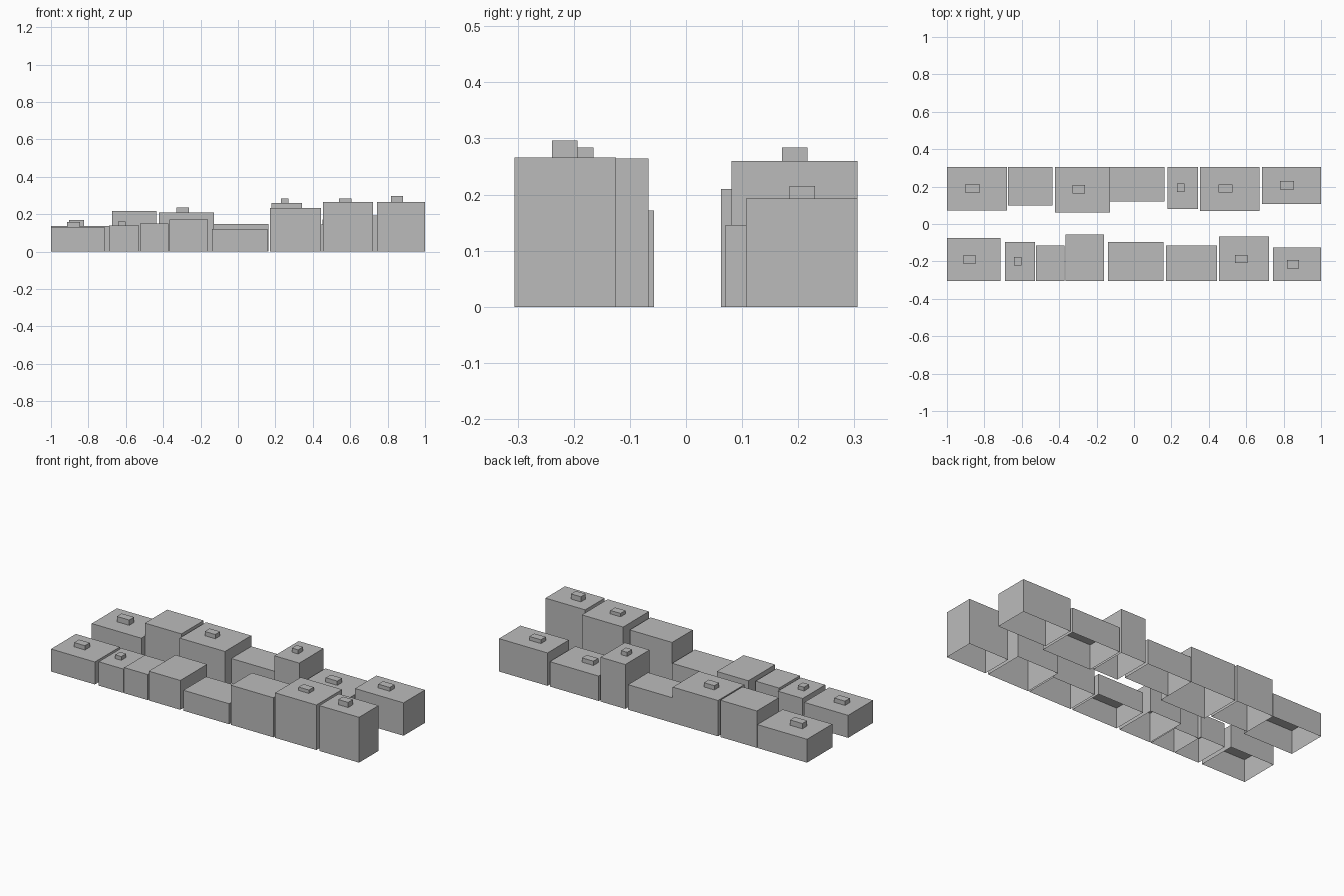
import bpy, bmesh

grey = bpy.data.materials.new("concrete_grey")
grey.diffuse_color = (0.5, 0.5, 0.5, 1)


def shell(name, x0, x1, y0, y1, z0, z1):
    """Box with walls and a roof, open underneath."""
    bm = bmesh.new()
    bmesh.ops.create_cube(bm, size=1)
    for v in bm.verts:
        v.co = (x1 if v.co.x > 0 else x0,
                y1 if v.co.y > 0 else y0,
                z1 if v.co.z > 0 else z0)
    bm.normal_update()
    floor = [f for f in bm.faces if f.normal.z < -0.5]
    bmesh.ops.delete(bm, geom=floor, context='FACES')
    mesh = bpy.data.meshes.new(name)
    bm.to_mesh(mesh)
    bm.free()
    mesh.materials.append(grey)
    bpy.context.collection.objects.link(bpy.data.objects.new(name, mesh))


# Each building: left, right, street-side depth, height,
# then optional rooftop unit: left, right, y centre, top
STREET = 0.306
front_row = [
    (-1.0, -0.715, -0.075, 0.132, (-0.915, -0.845, -0.19, 0.157)),
    (-0.69, -0.53, -0.096, 0.14, (-0.642, -0.602, -0.20, 0.162)),
    (-0.525, -0.372, -0.114, 0.15, None),
    (-0.365, -0.16, -0.057, 0.172, None),
    (-0.14, 0.157, -0.096, 0.12, None),
    (0.17, 0.445, -0.114, 0.232, None),
    (0.455, 0.723, -0.067, 0.264, (0.54, 0.607, -0.187, 0.284)),
    (0.742, 1.0, -0.125, 0.266, (0.818, 0.882, -0.216, 0.296)),
]
back_row = [
    (-1.0, -0.678, 0.072, 0.137, (-0.904, -0.824, 0.19, 0.168)),
    (-0.674, -0.437, 0.10, 0.216, None),
    (-0.422, -0.128, 0.062, 0.21, (-0.33, -0.262, 0.186, 0.235)),
    (-0.127, 0.162, 0.12, 0.147, None),
    (0.18, 0.341, 0.081, 0.26, (0.23, 0.27, 0.194, 0.284)),
    (0.353, 0.67, 0.07, 0.146, (0.452, 0.527, 0.19, 0.171)),
    (0.685, 1.0, 0.107, 0.193, (0.781, 0.856, 0.207, 0.215)),
]

for row, side, buildings in (("front", -1, front_row), ("back", 1, back_row)):
    for i, (x0, x1, inner, height, unit) in enumerate(buildings, 1):
        y0, y1 = sorted((inner, side * STREET))
        shell(f"{row}_building_{i}", x0, x1, y0, y1, 0, height)
        if unit:
            ux0, ux1, uy, top = unit
            shell(f"{row}_rooftop_unit_{i}", ux0, ux1,
                  uy - 0.0225, uy + 0.0225, height, top)
